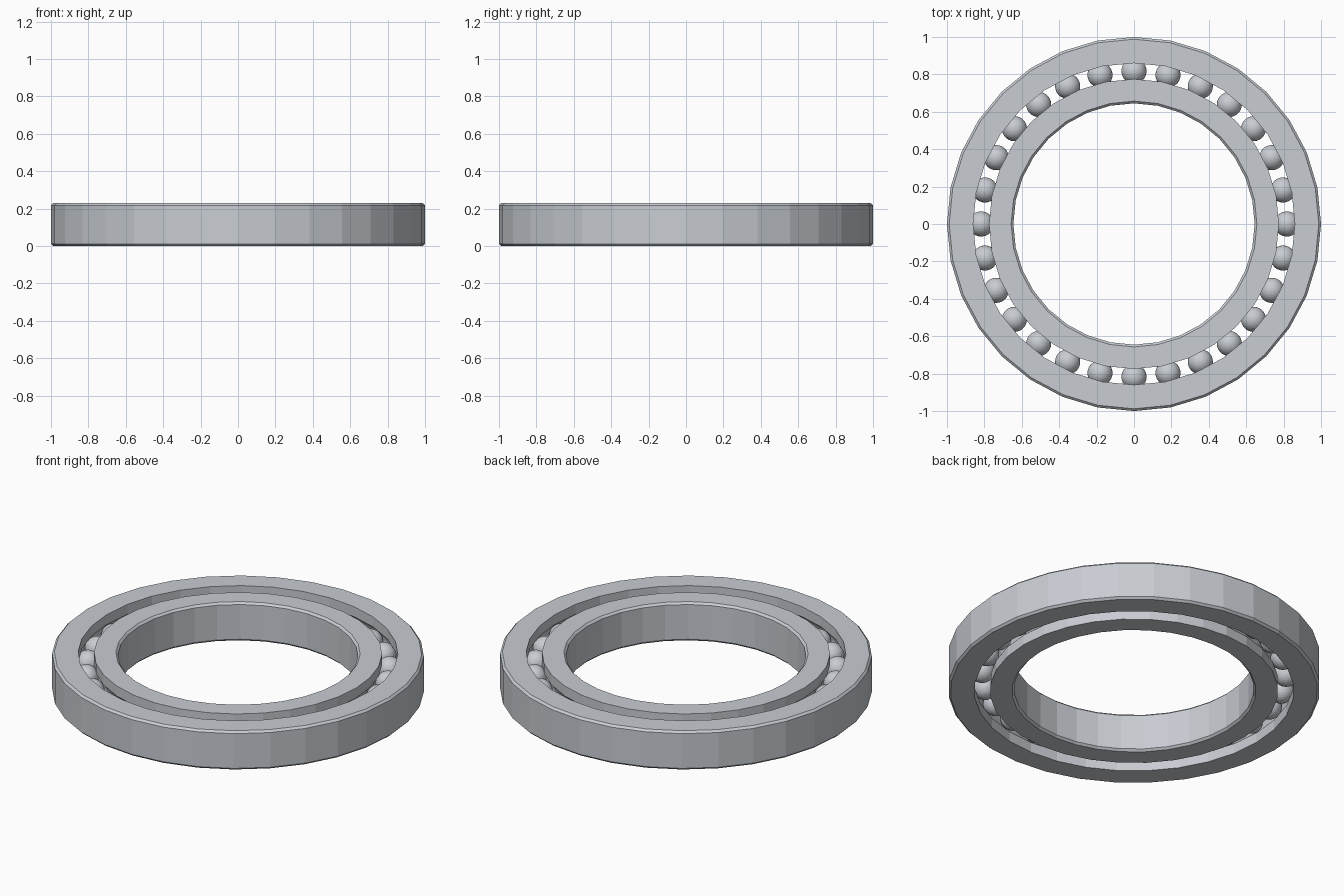
import bpy
import bmesh
from math import cos, sin, pi, sqrt

cube = bpy.data.objects.get("Cube")
if cube:
    bpy.data.objects.remove(cube, do_unlink=True)

HEIGHT, MID = 0.23, 0.115
CHAMFER = 0.012
PITCH = 0.8175          # radius of the ball circle
BALL_R, GROOVE_R = 0.067, 0.07
SIDES, BALLS = 32, 28

steel = bpy.data.materials.new("brushed steel grey")
steel.use_nodes = True
colour = (0.58, 0.61, 0.65, 1)
steel.diffuse_color = colour
steel.node_tree.nodes["Principled BSDF"].inputs["Base Color"].default_value = colour


def add_object(name, bm):
    mesh = bpy.data.meshes.new(name)
    bm.to_mesh(mesh)
    bm.free()
    mesh.materials.append(steel)
    obj = bpy.data.objects.new(name, mesh)
    bpy.context.collection.objects.link(obj)
    return obj


def ring(name, plain_r, race_r):
    """Lathe a ring: chamfered plain wall on one side, ball groove on the other."""
    side = 1 if race_r > plain_r else -1
    gap = abs(PITCH - race_r)
    half = sqrt(GROOVE_R ** 2 - gap ** 2)
    lip = plain_r + side * CHAMFER
    profile = [(lip, 0), (race_r, 0)]
    # Curved race that cradles the balls
    steps = 8
    for i in range(steps + 1):
        z = half * (2 * i / steps - 1)
        profile.append((PITCH - side * sqrt(GROOVE_R ** 2 - z ** 2), MID + z))
    profile += [(race_r, HEIGHT), (lip, HEIGHT),
                (plain_r, HEIGHT - CHAMFER), (plain_r, CHAMFER)]
    bm = bmesh.new()
    loops = []
    for s in range(SIDES):
        a = 2 * pi * s / SIDES
        loops.append([bm.verts.new((r * cos(a), r * sin(a), z)) for r, z in profile])
    n = len(profile)
    for s in range(SIDES):
        here, there = loops[s], loops[(s + 1) % SIDES]
        for i in range(n):
            j = (i + 1) % n
            bm.faces.new((here[i], there[i], there[j], here[j]))
    bmesh.ops.recalc_face_normals(bm, faces=bm.faces)
    return add_object(name, bm)


# Outer and inner races
ring("outer_ring", 1.0, 0.86)
ring("inner_ring", 0.645, 0.775)

# Balls share one mesh
bm = bmesh.new()
bmesh.ops.create_uvsphere(bm, u_segments=32, v_segments=16, radius=BALL_R)
first = add_object("ball", bm)
for i in range(BALLS):
    a = 2 * pi * i / BALLS
    ball = first if i == 0 else first.copy()
    if i:
        ball.name = f"ball_{i}"
        bpy.context.collection.objects.link(ball)
    ball.location = (PITCH * cos(a), PITCH * sin(a), MID)
    ball.rotation_euler.z = a
